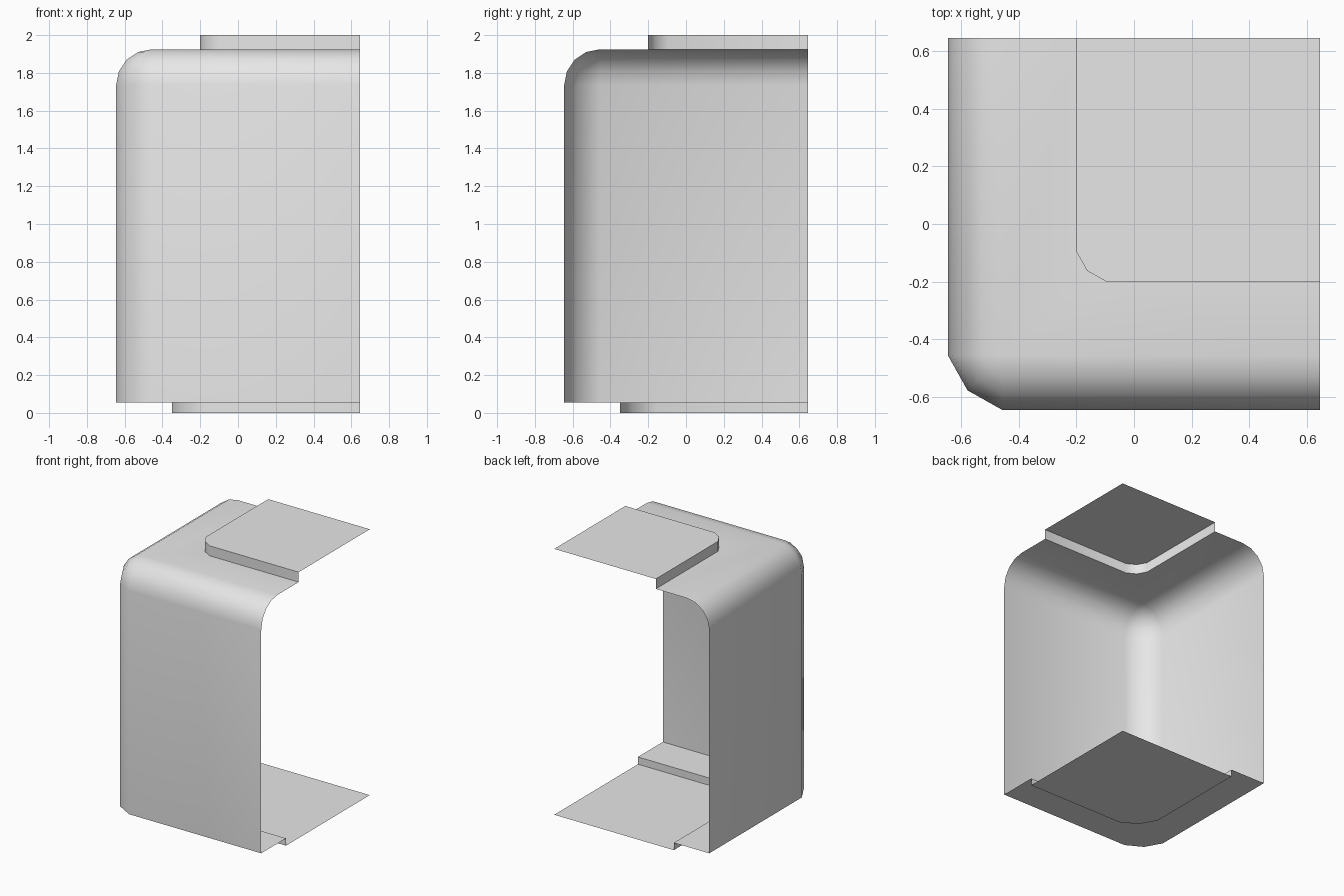
import bpy
import bmesh
from math import sin, cos, pi, radians

cube = bpy.data.objects.get("Cube")
if cube:
    bpy.data.objects.remove(cube)

END = 0.645          # open cut edges on +x and +y
ROUND = 0.19         # radius of the large rounding
TOP_Z, LEDGE_Z = 1.925, 0.055

grey = bpy.data.materials.new("light grey")
grey.use_nodes = True
grey.diffuse_color = (0.8, 0.8, 0.8, 1)
grey.node_tree.nodes["Principled BSDF"].inputs["Base Color"].default_value = grey.diffuse_color


def ring(bm, offset, radius, z):
    """L-shaped path along the front and right sides with a two-segment corner."""
    inner, mid = -offset + radius, -offset + 0.36 * radius
    path = [(END, -offset), (inner, -offset), (mid, mid), (-offset, inner), (-offset, END)]
    return [bm.verts.new((x, y, z)) for x, y in path]


def build(name, profile, cap=None):
    """Skin a stack of rings; optionally close one end with a flat plate."""
    bm = bmesh.new()
    rings = [ring(bm, *row) for row in profile]
    for low, high in zip(rings, rings[1:]):
        for i in range(len(low) - 1):
            bm.faces.new((low[i], high[i], high[i + 1], low[i + 1]))
    if cap:
        edge = rings[-1] if cap == "top" else rings[0]
        plate = edge + [bm.verts.new((END, END, edge[0].co.z))]
        bm.faces.new(plate[::-1] if cap == "top" else plate)
    bmesh.ops.remove_doubles(bm, verts=bm.verts, dist=0.0005)
    mesh = bpy.data.meshes.new(name)
    bm.to_mesh(mesh)
    bm.free()
    mesh.materials.append(grey)
    obj = bpy.data.objects.new(name, mesh)
    bpy.context.collection.objects.link(obj)
    bpy.ops.object.select_all(action='DESELECT')
    obj.select_set(True)
    bpy.context.view_layer.objects.active = obj
    bpy.ops.object.shade_smooth_by_angle(angle=radians(40))
    return obj


# Main shell: underside ledge, tall wall, rounded shoulder, flat top
shoulder = []
for step in range(5):
    a = step / 4 * pi / 2
    shoulder.append((END - ROUND + ROUND * cos(a), ROUND * cos(a),
                     TOP_Z - ROUND + ROUND * sin(a)))
build("shell_body",
      [(0.35, ROUND, LEDGE_Z), (END, ROUND, LEDGE_Z)] + shoulder + [(0.2, 0.105, TOP_Z)])

# Raised panel on top
build("raised_top", [(0.2, 0.105, TOP_Z), (0.2, 0.105, 2.0)], cap="top")

# Recessed foot plate below
build("base_foot", [(0.35, ROUND, 0.0), (0.35, ROUND, LEDGE_Z)], cap="bottom")
